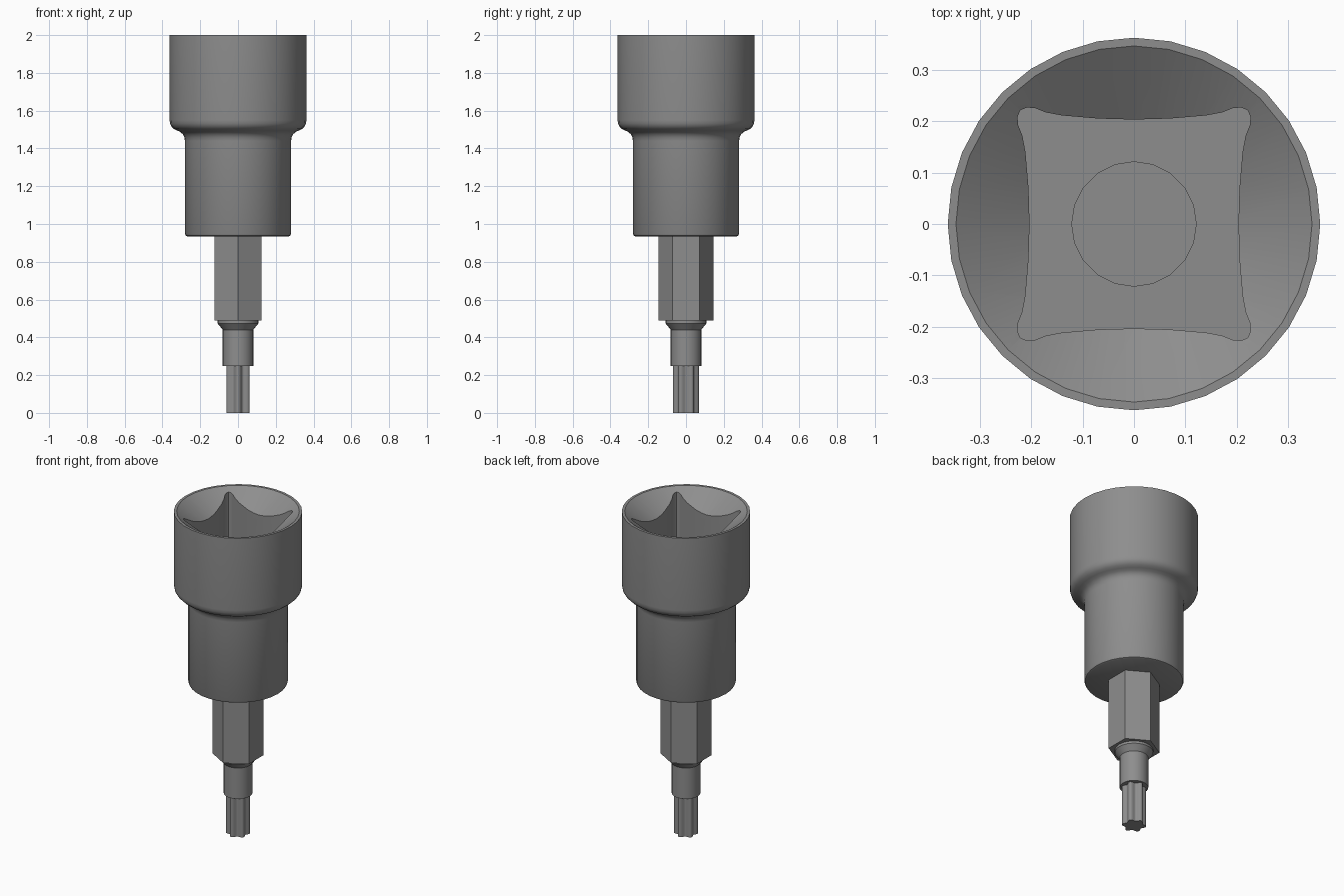
import bpy, bmesh, math
from mathutils import Matrix, Vector

cube = bpy.data.objects.get("Cube")
if cube:
    bpy.data.objects.remove(cube, do_unlink=True)

steel = bpy.data.materials.new("steel grey")
steel.use_nodes = True
colour = (0.27, 0.27, 0.27, 1)
steel.diffuse_color = colour
steel.node_tree.nodes["Principled BSDF"].inputs["Base Color"].default_value = colour


def make_object(name, bm):
    bmesh.ops.remove_doubles(bm, verts=bm.verts, dist=1e-5)
    bmesh.ops.recalc_face_normals(bm, faces=bm.faces)
    mesh = bpy.data.meshes.new(name)
    bm.to_mesh(mesh)
    bm.free()
    mesh.materials.append(steel)
    obj = bpy.data.objects.new(name, mesh)
    bpy.context.collection.objects.link(obj)
    return obj


def lathe(name, profile, steps):
    """Revolve (radius, z) points about the z axis."""
    bm = bmesh.new()
    verts = [bm.verts.new((r, 0, z)) for r, z in profile]
    edges = [bm.edges.new(pair) for pair in zip(verts, verts[1:])]
    bmesh.ops.spin(bm, geom=verts + edges, cent=(0, 0, 0), axis=(0, 0, 1),
                   angle=math.tau, steps=steps, use_duplicate=False)
    return make_object(name, bm)


def prism(name, outline, bottom, top):
    """Extrude an (x, y) outline between two heights."""
    bm = bmesh.new()
    face = bm.faces.new([bm.verts.new((x, y, bottom)) for x, y in outline])
    result = bmesh.ops.extrude_face_region(bm, geom=[face], use_keep_orig=True)
    moved = [v for v in result["geom"] if isinstance(v, bmesh.types.BMVert)]
    bmesh.ops.translate(bm, verts=moved, vec=(0, 0, top - bottom))
    return make_object(name, bm)


def polar(count, radius):
    """Outline whose radius is a function of angle, starting on +y."""
    points = []
    for i in range(count):
        a = math.tau * i / count
        points.append((-radius(a) * math.sin(a), radius(a) * math.cos(a)))
    return points


def smooth(obj, degrees=30):
    bpy.ops.object.select_all(action="DESELECT")
    obj.select_set(True)
    bpy.context.view_layer.objects.active = obj
    bpy.ops.object.shade_smooth_by_angle(angle=math.radians(degrees))


def cut(obj, cutter):
    mod = obj.modifiers.new("cut", "BOOLEAN")
    mod.operation, mod.solver, mod.object = "DIFFERENCE", "EXACT", cutter
    bpy.context.view_layer.objects.active = obj
    bpy.ops.object.modifier_apply(modifier=mod.name)
    bpy.data.objects.remove(cutter, do_unlink=True)


# Stepped socket body with rounded shoulder and conical mouth
body = [(0, 0.934), (0.268, 0.934), (0.276, 0.938), (0.281, 0.948),
        (0.281, 1.44), (0.284, 1.459), (0.292, 1.475), (0.305, 1.487),
        (0.322, 1.495), (0.34, 1.504), (0.353, 1.517), (0.36, 1.532),
        (0.362, 1.55), (0.362, 2.0), (0.346, 2.0), (0.19, 1.89), (0, 1.89)]
socket = lathe("socket_body", body, 32)

# Square drive opening with bowed sides and relieved corners
half = [(0.203, 0), (0.205, 0.07), (0.211, 0.14), (0.217, 0.172),
        (0.225, 0.192), (0.2265, 0.208)]
side = [(x, -y) for x, y in reversed(half[1:])] + half + [(0.221, 0.221)]
outline = []
for quarter in range(4):
    turn = Matrix.Rotation(quarter * math.pi / 2, 2)
    outline += [tuple(turn @ Vector(p)) for p in side]
cut(socket, prism("drive_cutter", outline, 1.5, 2.1))

# Round bore in the floor of the opening
cut(socket, prism("bore_cutter", polar(20, lambda a: 0.121), 1.35, 1.6))
smooth(socket)

# Hexagonal bit shank, corners pointing front and back
prism("hex_shank", polar(6, lambda a: 0.145), 0.489, 0.936)

# Collar tapering into the round neck
smooth(lathe("neck", [(0, 0.492), (0.109, 0.492), (0.109, 0.474), (0.102, 0.466),
                      (0.081, 0.44), (0.081, 0.248), (0, 0.248)], 24))

# Six-lobed driver tip
smooth(prism("star_tip", polar(72, lambda a: 0.0595 + 0.0095 * math.cos(6 * a)),
             0, 0.25), 40)
